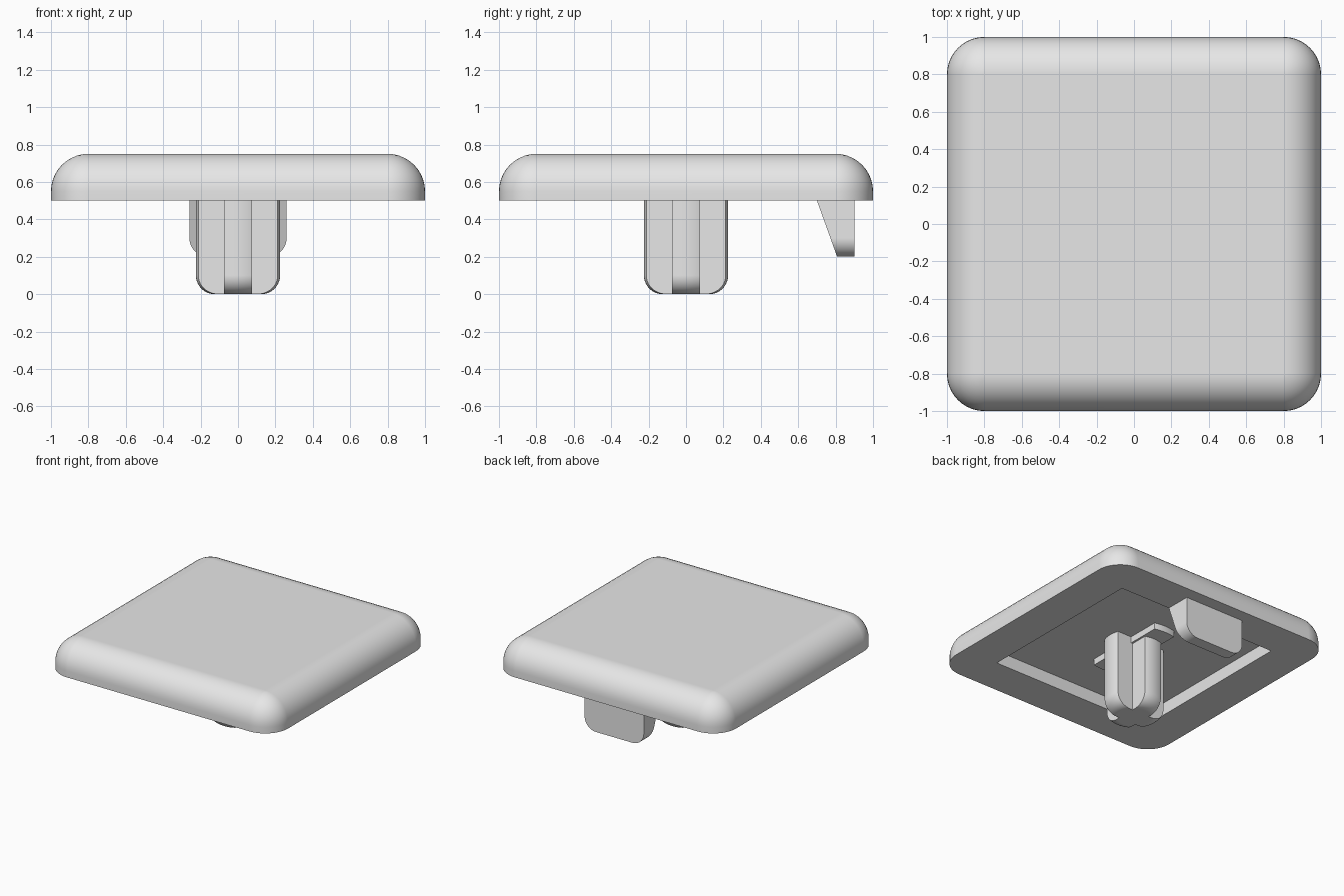
import bpy
import bmesh
from math import sin, cos, pi, asin

if "Cube" in bpy.data.objects:
    bpy.data.objects.remove(bpy.data.objects["Cube"], do_unlink=True)

GREY = (0.8, 0.8, 0.8, 1.0)
mat = bpy.data.materials.new("plain grey")
mat.use_nodes = True
mat.diffuse_color = GREY
mat.node_tree.nodes["Principled BSDF"].inputs["Base Color"].default_value = GREY

STEPS = 10  # segments in each quarter round


def quarter():
    return [i / STEPS * pi / 2 for i in range(STEPS + 1)]


def loft(name, rings):
    """Skin a stack of equal-length rings and cap both ends."""
    bm = bmesh.new()
    loops = [[bm.verts.new(p) for p in ring] for ring in rings]
    for a, b in zip(loops, loops[1:]):
        for i in range(len(a)):
            j = (i + 1) % len(a)
            bm.faces.new((a[i], a[j], b[j], b[i]))
    bm.faces.new(loops[0][::-1])
    bm.faces.new(loops[-1])
    bmesh.ops.remove_doubles(bm, verts=bm.verts, dist=0.0005)
    bmesh.ops.recalc_face_normals(bm, faces=bm.faces)
    mesh = bpy.data.meshes.new(name)
    bm.to_mesh(mesh)
    bm.free()
    mesh.materials.append(mat)
    obj = bpy.data.objects.new(name, mesh)
    bpy.context.collection.objects.link(obj)
    bpy.ops.object.select_all(action='DESELECT')
    obj.select_set(True)
    bpy.context.view_layer.objects.active = obj
    bpy.ops.object.shade_smooth_by_angle(angle=pi / 6)
    mod = obj.modifiers.new("even_shading", 'WEIGHTED_NORMAL')
    mod.keep_sharp = True
    return obj


def rounded_square(centre, radius, z):
    """Square ring whose corner arcs are centred at +-centre."""
    ring = []
    for k, (sx, sy) in enumerate(((1, 1), (-1, 1), (-1, -1), (1, -1))):
        for t in quarter():
            a = t + k * pi / 2
            ring.append((sx * centre + radius * cos(a), sy * centre + radius * sin(a), z))
    return ring


def arm_arcs(radius, half, z, arms, notch):
    """Arms with round ends, cut from a disc; notch adds inner corners."""
    ring = []
    spread = asin(half / radius)
    for k in range(arms):
        turn = k * 2 * pi / arms + (0 if notch else pi / 2)
        for i in range(STEPS + 1):
            a = turn + spread * (2 * i / STEPS - 1)
            ring.append((radius * cos(a), radius * sin(a), z))
        if notch:
            a = turn + pi / 4
            ring.append((half * 2 ** 0.5 * cos(a), half * 2 ** 0.5 * sin(a), z))
    return ring


# Cap: recess floor, recess wall, underside rim, skirt and rounded top
cap = [rounded_square(0.7, 0, 0.6), rounded_square(0.7, 0, 0.5), rounded_square(0.8, 0.2, 0.5)]
cap += [rounded_square(0.8, 0.2 * cos(t), 0.55 + 0.2 * sin(t)) for t in quarter()]
loft("cap", cap)

# Cross-shaped stem with a rounded lower end
stem = [arm_arcs(0.125 + 0.1 * sin(t), 0.075, 0.1 - 0.1 * cos(t), 4, True) for t in quarter()]
stem.append(arm_arcs(0.225, 0.075, 0.61, 4, True))
loft("stem", stem)

# Low rib across the recess behind the stem
loft("stem_rib", [arm_arcs(0.35, 0.09, z, 2, False) for z in (0.55, 0.61)])

# Rear tab: round-cornered outline with an upright back and sloped front
outline = [(0.26, 0.5)]
outline += [(0.16 + 0.1 * cos(t), 0.3 - 0.1 * sin(t)) for t in quarter()]
outline += [(-x, z) for x, z in reversed(outline)]
loft("rear_tab", [[(x, 0.9, z) for x, z in outline],
                  [(x, 0.7 + (0.5 - z) * 0.36, z) for x, z in outline]])
